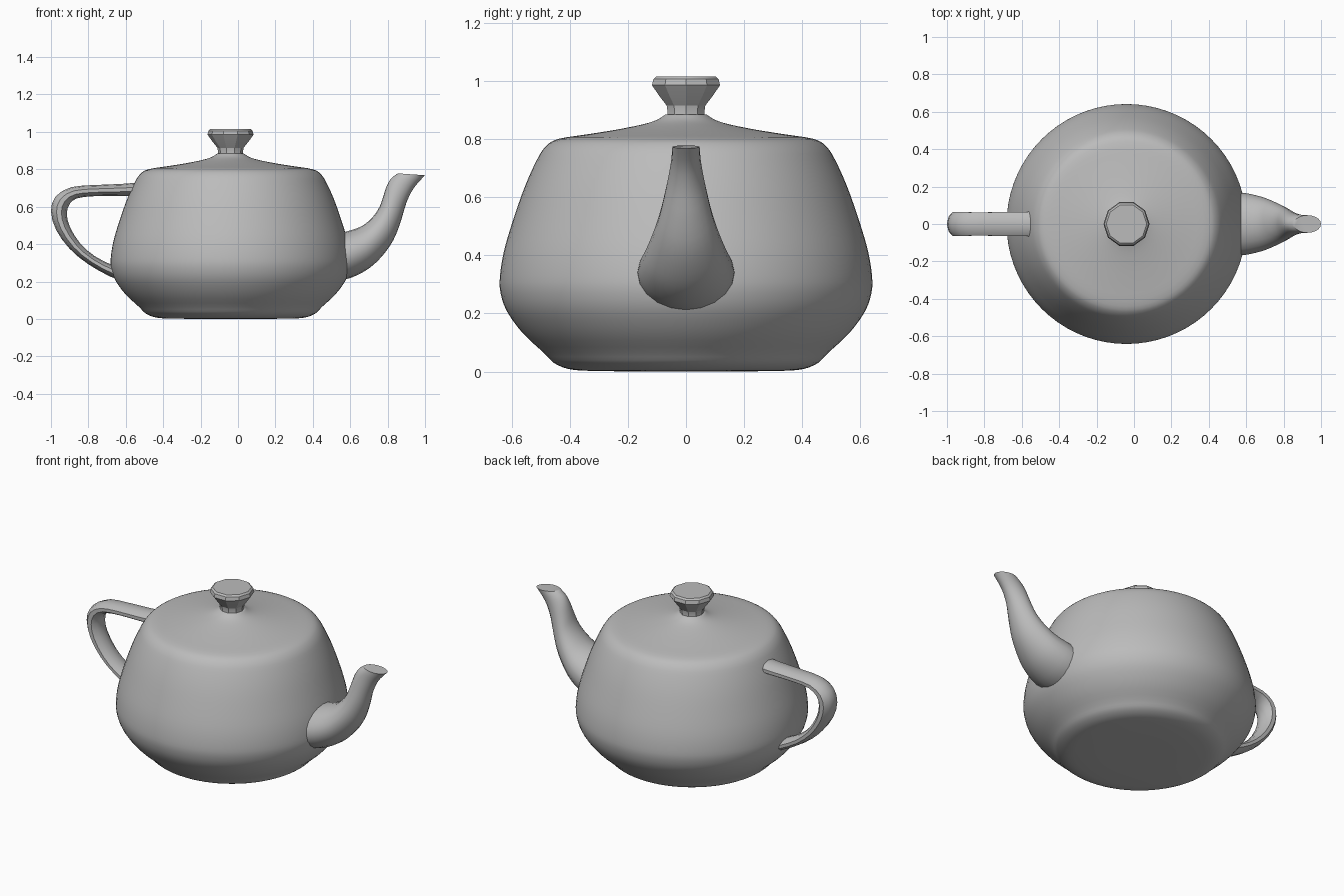
import bpy
import bmesh
import math
from mathutils import Vector

cube = bpy.data.objects.get("Cube")
if cube:
    bpy.data.objects.remove(cube, do_unlink=True)

grey = bpy.data.materials.new("clay grey")
grey.use_nodes = True
GREY = (0.5, 0.5, 0.5, 1)
grey.diffuse_color = GREY
grey.node_tree.nodes["Principled BSDF"].inputs["Base Color"].default_value = GREY

CENTRE = -0.04  # x of the pot's axis


def smooth_path(points, steps):
    """Catmull-Rom resampling of tuples of any length."""
    out = []
    last = len(points) - 1
    for i in range(last):
        quad = [points[max(i - 1, 0)], points[i], points[i + 1], points[min(i + 2, last)]]
        for s in range(steps):
            t = s / steps
            out.append(tuple(
                0.5 * (2 * b + (c - a) * t + (2 * a - 5 * b + 4 * c - d) * t * t
                       + (3 * b - a - 3 * c + d) * t ** 3)
                for a, b, c, d in zip(*quad)))
    out.append(points[-1])
    return out


def skin(name, rings, angle):
    """Join equal rings of points into a capped tube."""
    bm = bmesh.new()
    loops = [[bm.verts.new(p) for p in ring] for ring in rings]
    n = len(loops[0])
    for low, high in zip(loops, loops[1:]):
        for i in range(n):
            j = (i + 1) % n
            bm.faces.new((low[i], low[j], high[j], high[i]))
    bm.faces.new(loops[0][::-1])
    bm.faces.new(loops[-1])
    bmesh.ops.recalc_face_normals(bm, faces=bm.faces)
    mesh = bpy.data.meshes.new(name)
    bm.to_mesh(mesh)
    bm.free()
    mesh.materials.append(grey)
    obj = bpy.data.objects.new(name, mesh)
    bpy.context.collection.objects.link(obj)
    bpy.ops.object.select_all(action='DESELECT')
    obj.select_set(True)
    bpy.context.view_layer.objects.active = obj
    bpy.ops.object.shade_smooth_by_angle(angle=math.radians(angle))
    return obj


def lathe(name, profile, sides, angle):
    """Turn (radius, z) points about the pot's axis."""
    turns = [2 * math.pi * i / sides for i in range(sides)]
    return skin(name, [[(CENTRE + r * math.cos(a), r * math.sin(a), z) for a in turns]
                       for r, z in profile], angle)


def tube(name, sections, sides, angle):
    """Oval sections given as (x, z) outer, (x, z) inner, half width."""
    rings = []
    for x1, z1, x2, z2, w in sections:
        mid = Vector(((x1 + x2) / 2, 0, (z1 + z2) / 2))
        half = Vector(((x1 - x2) / 2, 0, (z1 - z2) / 2))
        ring = []
        for i in range(sides):
            a = 2 * math.pi * i / sides
            ring.append(mid + half * math.cos(a) + Vector((0, w * math.sin(a), 0)))
        rings.append(ring)
    return skin(name, rings, angle)


# Pot with its fused, gently rising lid
body = [(0.36, 0.003), (0.41, 0.01), (0.455, 0.03), (0.49, 0.065), (0.56, 0.13),
        (0.615, 0.205), (0.638, 0.27), (0.64, 0.33), (0.625, 0.42), (0.592, 0.53),
        (0.553, 0.64), (0.512, 0.73), (0.482, 0.775), (0.44, 0.80), (0.34, 0.816),
        (0.24, 0.832), (0.15, 0.85), (0.10, 0.866), (0.07, 0.885)]
lathe("pot_body", [(0.2, 0.0)] + smooth_path(body, 3), 72, 40)

# Faceted lid knob
lathe("lid_knob", [(0.07, 0.865), (0.066, 0.89), (0.07, 0.915), (0.098, 0.95),
                   (0.123, 0.985), (0.118, 1.006), (0.108, 1.015)], 10, 28)

# Tapering spout, flat across its tip
spout = [(0.52, 0.20, 0.48, 0.45, 0.168), (0.61, 0.222, 0.57, 0.465, 0.166),
         (0.70, 0.27, 0.66, 0.495, 0.146), (0.77, 0.335, 0.72, 0.545, 0.121),
         (0.83, 0.42, 0.757, 0.60, 0.097), (0.87, 0.52, 0.778, 0.66, 0.077),
         (0.90, 0.62, 0.797, 0.715, 0.061), (0.94, 0.70, 0.82, 0.752, 0.051),
         (1.0, 0.768, 0.855, 0.778, 0.047)]
tube("spout", smooth_path(spout, 3), 20, 40)

# Loop handle, outer edge then inner edge
handle = [(-0.50, 0.732, -0.50, 0.66, 0.07), (-0.62, 0.722, -0.62, 0.658, 0.068),
          (-0.76, 0.716, -0.77, 0.656, 0.066), (-0.89, 0.705, -0.86, 0.645, 0.066),
          (-0.975, 0.655, -0.90, 0.615, 0.067), (-1.0, 0.575, -0.915, 0.565, 0.067),
          (-0.972, 0.475, -0.90, 0.495, 0.067), (-0.90, 0.375, -0.845, 0.405, 0.066),
          (-0.80, 0.292, -0.765, 0.335, 0.066), (-0.68, 0.225, -0.665, 0.285, 0.067),
          (-0.60, 0.20, -0.58, 0.26, 0.067)]
tube("handle", smooth_path(handle, 2), 10, 40)
